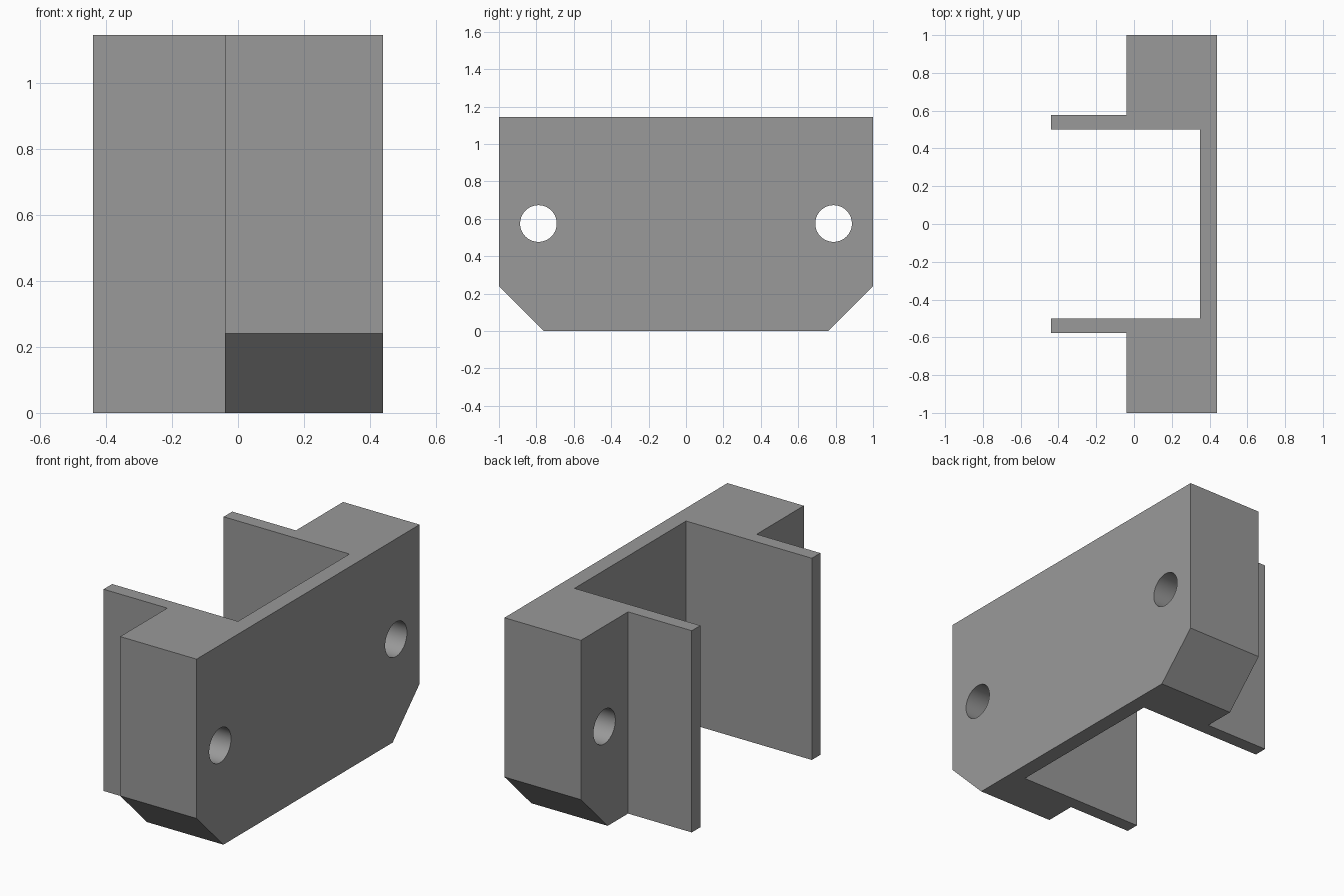
import bpy, bmesh, math
from mathutils import Vector

if "Cube" in bpy.data.objects:
    bpy.data.objects.remove(bpy.data.objects["Cube"])

HEIGHT = 1.145

grey = bpy.data.materials.new("mid grey")
grey.diffuse_color = (0.32, 0.32, 0.32, 1)
grey.use_nodes = True
grey.node_tree.nodes["Principled BSDF"].inputs["Base Color"].default_value = grey.diffuse_color

# Half plan outline, mirrored across y = 0
half = [(0.44, 1.0), (-0.04, 1.0), (-0.04, 0.577), (-0.44, 0.577), (-0.44, 0.5), (0.35, 0.5)]
outline = half + [(x, -y) for x, y in reversed(half)]

# Bracket body: plan extruded upwards
bm = bmesh.new()
base = bm.faces.new([bm.verts.new((x, y, 0)) for x, y in outline])
top = bmesh.ops.extrude_face_region(bm, geom=[base])["geom"]
bmesh.ops.translate(bm, vec=(0, 0, HEIGHT), verts=[v for v in top if isinstance(v, bmesh.types.BMVert)])

# Chamfered lower corners
for side in (-1, 1):
    cut = bmesh.ops.bisect_plane(
        bm, geom=bm.verts[:] + bm.edges[:] + bm.faces[:], dist=1e-5,
        plane_co=(0, side * 0.759, 0), plane_no=Vector((0, side, -1)).normalized(),
        clear_outer=True)
    edges = [e for e in cut["geom_cut"] if isinstance(e, bmesh.types.BMEdge)]
    bmesh.ops.edgeloop_fill(bm, edges=edges)
bmesh.ops.recalc_face_normals(bm, faces=bm.faces)
mesh = bpy.data.meshes.new("bracket")
bm.to_mesh(mesh)
bm.free()
mesh.materials.append(grey)
bracket = bpy.data.objects.new("bracket", mesh)
bpy.context.collection.objects.link(bracket)

# Bolt holes through both ears
for name, y in (("front_hole_cutter", -0.789), ("back_hole_cutter", 0.789)):
    bpy.ops.mesh.primitive_cylinder_add(vertices=64, radius=0.098, depth=1.2,
                                        location=(0.2, y, 0.575), rotation=(0, math.pi / 2, 0))
    cutter = bpy.context.object
    cutter.name = name
    cutter.data.materials.append(grey)
    cutter.hide_render = True
    cutter.hide_set(True)
    mod = bracket.modifiers.new(name, "BOOLEAN")
    mod.operation = "DIFFERENCE"
    mod.solver = "EXACT"
    mod.object = cutter

# Apply the holes, then smooth their walls
bpy.ops.object.select_all(action="DESELECT")
bpy.context.view_layer.objects.active = bracket
bracket.select_set(True)
for mod in list(bracket.modifiers):
    bpy.ops.object.modifier_apply(modifier=mod.name)
bpy.ops.object.shade_smooth_by_angle(angle=math.radians(30))
